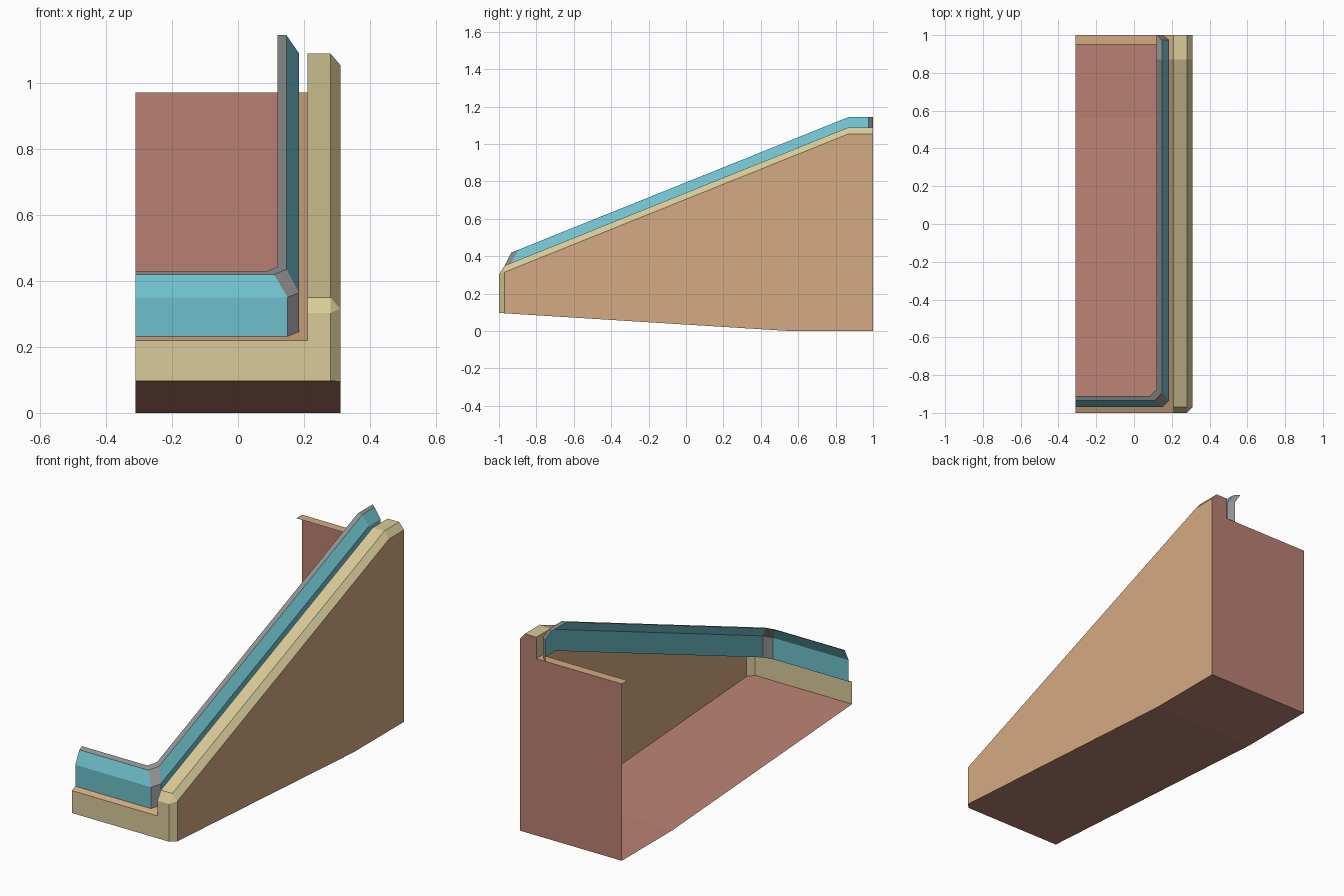
import bpy

if "Cube" in bpy.data.objects:
    bpy.data.objects.remove(bpy.data.objects["Cube"])


def material(name, hex_colour):
    def lin(c):
        c /= 255
        return c / 12.92 if c < 0.04045 else ((c + 0.055) / 1.055) ** 2.4
    m = bpy.data.materials.new(name)
    m.diffuse_color = [lin(int(hex_colour[i:i + 2], 16)) for i in (0, 2, 4)] + [1]
    m.use_nodes = True
    m.node_tree.nodes["Principled BSDF"].inputs["Base Color"].default_value = m.diffuse_color
    return m


RED = material("clay red", "b98072")
TAN = material("tan", "d4aa82")
CREAM = material("cream", "d8cb98")
TEAL = material("teal", "6ec0cc")
GREY = material("grey", "929292")

L, R = -0.31, 0.31          # open left side, right side
LEDGE, EDGE, RIM, LIP = 0.22, 0.303, 0.338, 0.393   # heights above the slope


def slope(y):
    """Rise of the top line: climbs to y = 0.87, then level."""
    return 0.402 * (min(y, 0.87) + 1)


def under(y):
    """Height of the underside."""
    return 0.097 * max(0, 0.56 - y) / 1.56


def on(path, offset):
    return [(x, y, offset + slope(y)) for x, y in path]


def base(path):
    return [(x, y, under(y)) for x, y in path]


def build(name, faces, mats):
    """Mesh from polygons given as (points, material index)."""
    verts, index, polys = [], {}, []
    for pts, _ in faces:
        ids = []
        for p in pts:
            k = tuple(round(c, 4) for c in p)
            if k not in index:
                index[k] = len(verts)
                verts.append(k)
            if index[k] not in ids:
                ids.append(index[k])
        polys.append(ids)
    me = bpy.data.meshes.new(name)
    me.from_pydata(verts, [], polys)
    for m in mats:
        me.materials.append(m)
    for p, (_, mi) in zip(me.polygons, faces):
        p.material_index = mi
    ob = bpy.data.objects.new(name, me)
    bpy.context.collection.objects.link(ob)
    return ob


def strip(a, b, grey=()):
    """Quads between two point rows; listed segments get material 1."""
    return [([a[i], a[i + 1], b[i + 1], b[i]], int(i in grey))
            for i in range(len(a) - 1)]


# Underside sheet
build("floor", strip(base([(L, y) for y in (-1, 0.56, 1)]),
                     base([(R, y) for y in (-1 + 0.03, 0.56, 1)])) +
      [([(L, -1, under(-1)), (0.28, -1, under(-1)), (R, -0.97, under(-0.97))], 0)], [RED])

# Back wall with a raised end behind the rim
top = slope(1)
build("back_wall", [([(L, 1, 0), (L, 1, LEDGE + top), (0.21, 1, LEDGE + top),
                      (0.21, 1, 0)], 0),
                    ([(0.21, 1, 0), (0.21, 1, LEDGE + top), (0.21, 1, RIM + top), (0.28, 1, RIM + top),
                      (R, 1, EDGE + top), (R, 1, 0)], 0)], [RED])

# Side wall
side = [(R, y) for y in (-0.97, 0.56, 0.87, 1)]
build("side_wall", strip(base(side), on(side, EDGE)), [TAN])

# Front wall and its corner chamfer
low = [(L, -1), (0.21, -1)]
corner = [(0.21, -1), (0.28, -1), (R, -0.97)]
build("front_wall", strip(base(low), on(low, LEDGE)) +
      strip(base(corner), on(corner, EDGE)), [CREAM])

# Bevelled rim along the side, with its inner channel wall
outer = corner + [(R, 0.87), (R, 1)]
inner = [(0.21, -0.97), (0.28, -0.97), (0.28, -0.97), (0.28, 0.87), (0.28, 1)]
flat_a = [(0.28, y) for y in (-0.97, 0.87, 1)]
flat_b = [(0.21, y) for y in (-0.97, 0.87, 1)]
chan = [(0.21, y) for y in (1, 0.87, -0.97, -1)]
chan_top = on(chan[:3], RIM) + on(chan[3:], EDGE)
build("side_rim", strip(on(outer, EDGE), on(inner, RIM)) +
      strip(on(flat_a, RIM), on(flat_b, RIM)) +
      strip(on(chan, LEDGE), chan_top), [CREAM])

# Teal frame outline
frame = [(L, -0.97), (0.15, -0.97), (0.185, -0.935), (0.185, 0.87),
         (0.185, 0.975), (0.155, 1)]

# Ledge that the frame stands on: front, side and back
l_out = [(L, -1), (0.21, -1), (0.21, -0.935), (0.21, 0.87), (0.21, 1)]
build("ledge", strip(on(l_out, LEDGE), on(frame[:4] + [(0.185, 1)], LEDGE)) +
      strip(on([(0.185, 1), (L, 1)], LEDGE),
            on([(0.185, 0.95), (L, 0.95)], LEDGE)), [TAN])

# Teal frame: upright band, inward slope, grey corners and top lip
lip_out = [(L, -0.935), (0.11, -0.935), (0.147, -0.895), (0.147, 0.87),
           (0.147, 0.975), (0.12, 1)]
lip_in = [(L, -0.91), (0.085, -0.91), (0.12, -0.875), (0.12, 0.87),
          (0.12, 0.975), (0.12, 1)]
build("frame", strip(on(frame, LEDGE), on(frame, RIM), (1, 4)) +
      strip(on(frame, RIM), on(lip_out, LIP), (1, 4)) +
      strip(on(lip_out, LIP), on(lip_in, LIP), range(5)), [TEAL, GREY])
